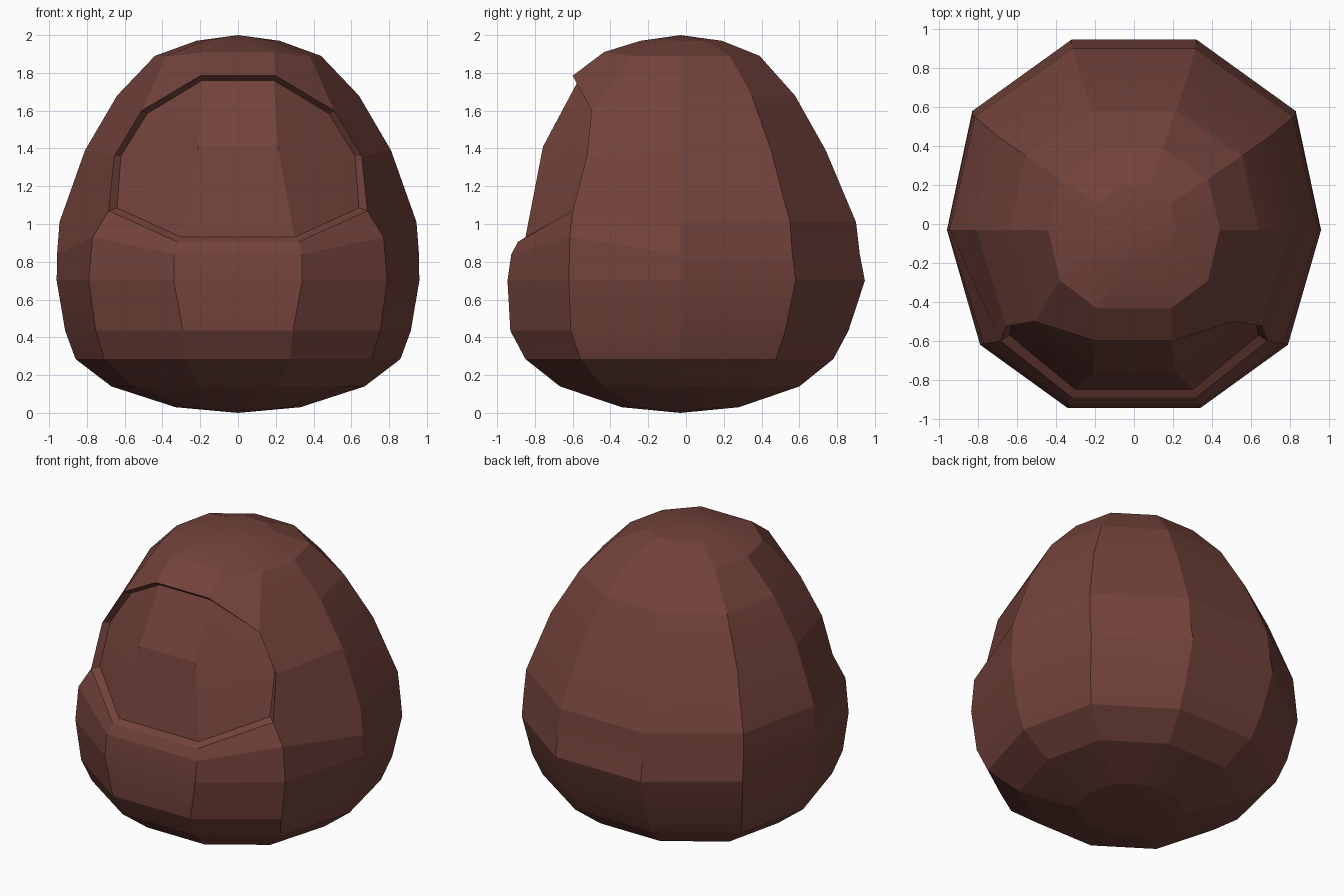
import bpy, bmesh, math

if "Cube" in bpy.data.objects:
    bpy.data.objects.remove(bpy.data.objects["Cube"])

# Plan of the widest ring: right half, front to back (ten-sided overall)
PLAN = [(.34, -.945), (.79, -.62), (.96, -.03), (.83, .58), (.32, .947)]
CY = -.03

# Profile rings: height, half width, front y, back y
RINGS = [(.03, .33, -.34, .28), (.14, .67, -.667, .60), (.285, .86, -.85, .78),
         (.435, .915, -.93, .86), (.70, .96, -.945, .947), (.84, .958, -.925, .92),
         (1.01, .945, -.89, .90), (1.39, .81, -.757, .74), (1.68, .64, -.60, .577),
         (1.89, .44, -.434, .39), (1.97, .22, -.24, .19)]

# Front points that form the rim of the opening: (ring, column) -> position
RIM = {(5, 1): (.77, -.615, .93), (6, 0): (.32, -.89, .905), (6, 1): (.685, -.60, 1.07),
       (7, 1): (.655, -.525, 1.36), (8, 0): (.20, -.60, 1.785), (8, 1): (.51, -.50, 1.60),
       (9, 0): (.19, -.434, 1.91), (9, 1): (.38, -.29, 1.89)}

# Sunken panel inside the rim
PANEL = {(6, 0): (.30, -.85, .93), (6, 1): (.64, -.57, 1.085), (7, 0): (.21, -.757, 1.41),
         (7, 1): (.62, -.49, 1.36), (8, 0): (.19, -.57, 1.76), (8, 1): (.48, -.46, 1.585)}


def shell_point(r, c):
    if (r, c) in RIM:
        return RIM[r, c]
    z, rx, yf, yb = RINGS[r]
    px, py = PLAN[c]
    x = px * rx / .96 * (.9 if c == 0 and z < .5 else 1)
    k = (CY - yf) / .915 if py < CY else (yb - CY) / .977
    return x, CY + (py - CY) * k, z


def mirrored(p, left):
    return (-p[0], p[1], p[2]) if left else p


bm = bmesh.new()

# Shell rings, walked right side front to back and then left side back to front
grid = [[bm.verts.new(mirrored(shell_point(r, c if c < 5 else 9 - c), c > 4))
         for c in range(10)] for r in range(len(RINGS))]
bottom = bm.verts.new((0, CY, 0))
top = bm.verts.new((0, CY, 2))
opening = (8, 9, 0)

for r in range(len(RINGS) - 1):
    for c in range(10):
        if r in (6, 7) and c in opening:
            continue
        d = (c + 1) % 10
        bm.faces.new((grid[r][c], grid[r][d], grid[r + 1][d], grid[r + 1][c]))
for c in range(10):
    d = (c + 1) % 10
    bm.faces.new((bottom, grid[0][d], grid[0][c]))
    bm.faces.new((top, grid[-1][c], grid[-1][d]))

# Sunken panel faces
inner = {(r, c): bm.verts.new(mirrored(PANEL[r, c if c < 5 else 9 - c], c > 4))
         for r in (6, 7, 8) for c in (8, 9, 0, 1)}
for r in (6, 7):
    for c in opening:
        d = (c + 1) % 10
        bm.faces.new((inner[r, c], inner[r, d], inner[r + 1, d], inner[r + 1, c]))

# Bevelled lip joining shell rim and panel
loop = [(6, 8), (6, 9), (6, 0), (6, 1), (7, 1), (8, 1), (8, 0), (8, 9), (8, 8), (7, 8)]
for a, b in zip(loop, loop[1:] + loop[:1]):
    bm.faces.new((grid[a[0]][a[1]], grid[b[0]][b[1]], inner[b], inner[a]))
bmesh.ops.remove_doubles(bm, verts=list(bm.verts), dist=1e-5)
bmesh.ops.recalc_face_normals(bm, faces=list(bm.faces))

# Faceted shading, only the shallowest folds are blended
for f in bm.faces:
    f.smooth = True
for e in bm.edges:
    e.smooth = e.is_manifold and e.calc_face_angle() < math.radians(12)

mesh = bpy.data.meshes.new("hollow_egg_shell")
bm.to_mesh(mesh)
bm.free()
shell = bpy.data.objects.new("hollow_egg_shell", mesh)
bpy.context.collection.objects.link(shell)

# Dark red-brown colour
mat = bpy.data.materials.new("red_brown")
mat.diffuse_color = (.17, .055, .043, 1)
mat.use_nodes = True
mat.node_tree.nodes["Principled BSDF"].inputs["Base Color"].default_value = mat.diffuse_color
mesh.materials.append(mat)
